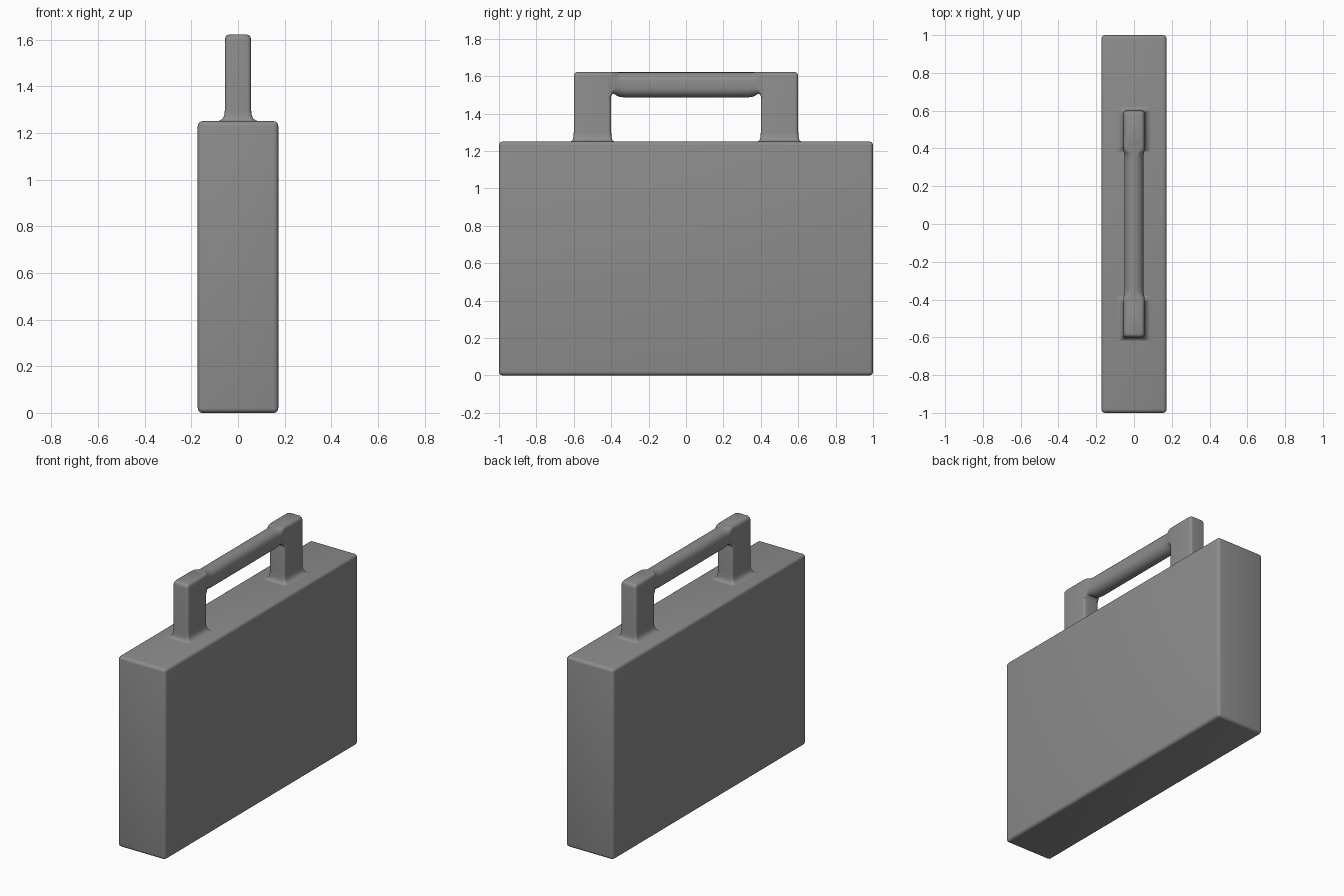
import bpy, bmesh, math

if "Cube" in bpy.data.objects:
    bpy.data.objects.remove(bpy.data.objects["Cube"])

BODY_TOP = 1.25
GRIP_TOP = 1.621

dark_grey = bpy.data.materials.new("dark_grey")
dark_grey.diffuse_color = (0.265, 0.265, 0.265, 1)
dark_grey.use_nodes = True
dark_grey.node_tree.nodes["Principled BSDF"].inputs["Base Color"].default_value = dark_grey.diffuse_color


def finish(name, bm, angle):
    bmesh.ops.recalc_face_normals(bm, faces=bm.faces[:])
    me = bpy.data.meshes.new(name)
    bm.to_mesh(me)
    bm.free()
    me.materials.append(dark_grey)
    ob = bpy.data.objects.new(name, me)
    bpy.context.collection.objects.link(ob)
    bpy.ops.object.select_all(action='DESELECT')
    ob.select_set(True)
    bpy.context.view_layer.objects.active = ob
    bpy.ops.object.shade_smooth_by_angle(angle=math.radians(angle))
    return ob


def rounded_rect(a, b, r, n=6):
    """Points around a rectangle of half sizes a, b with corner radius r."""
    r = min(r, a - 0.0005, b - 0.0005)
    pts = []
    for k, (sx, sy) in enumerate(((1, 1), (-1, 1), (-1, -1), (1, -1))):
        for i in range(n + 1):
            t = math.pi / 2 * (k + i / n)
            pts.append((sx * (a - r) + r * math.cos(t),
                        sy * (b - r) + r * math.sin(t)))
    return pts


def loft(name, rings, angle=60):
    bm = bmesh.new()
    loops = [[bm.verts.new(p) for p in ring] for ring in rings]
    for lo, hi in zip(loops, loops[1:]):
        for i in range(len(lo)):
            j = (i + 1) % len(lo)
            bm.faces.new((lo[i], lo[j], hi[j], hi[i]))
    bm.faces.new(loops[0])
    bm.faces.new(loops[-1])
    return finish(name, bm, angle)


# Case body: box with softly rounded edges
bm = bmesh.new()
bmesh.ops.create_cube(bm, size=1)
for v in bm.verts:
    v.co.x *= 0.345
    v.co.y *= 2.0
    v.co.z = (v.co.z + 0.5) * BODY_TOP
bmesh.ops.bevel(bm, geom=bm.edges[:], offset=0.02, segments=4,
                profile=0.5, affect='EDGES')
finish("case_body", bm, 60)

# Handle posts: flared foot, straight shaft, rounded top (z, half x, half y)
POST = [(1.2492, 0.096, 0.124), (1.2508, 0.084, 0.116), (1.2545, 0.074, 0.110),
        (1.262, 0.065, 0.105), (1.275, 0.059, 0.102), (1.300, 0.056, 0.100),
        (1.595, 0.056, 0.100), (1.608, 0.054, 0.098), (1.617, 0.049, 0.093),
        (GRIP_TOP, 0.040, 0.085)]
for side, name in ((-1, "handle_post_front"), (1, "handle_post_back")):
    loft(name, [[(x, y + side * 0.5, z) for x, y in rounded_rect(hx, hy, 0.018)]
                for z, hx, hy in POST])

# Grip: round bar blending into the square posts (y, half x, bottom z, corner)
HALF = [(0.45, 0.055, 1.480, 0.018), (0.405, 0.055, 1.480, 0.018),
        (0.398, 0.055, 1.498, 0.020), (0.389, 0.055, 1.507, 0.025),
        (0.377, 0.053, 1.500, 0.040), (0.362, 0.051, 1.491, 0.051),
        (0.33, 0.051, 1.486, 0.051)]
GRIP = [(-y, a, b, r) for y, a, b, r in HALF] + HALF[::-1]
loft("handle_grip",
     [[(x, y, z + (GRIP_TOP + bottom) / 2)
       for x, z in rounded_rect(a, (GRIP_TOP - bottom) / 2, r)]
      for y, a, bottom, r in GRIP])
